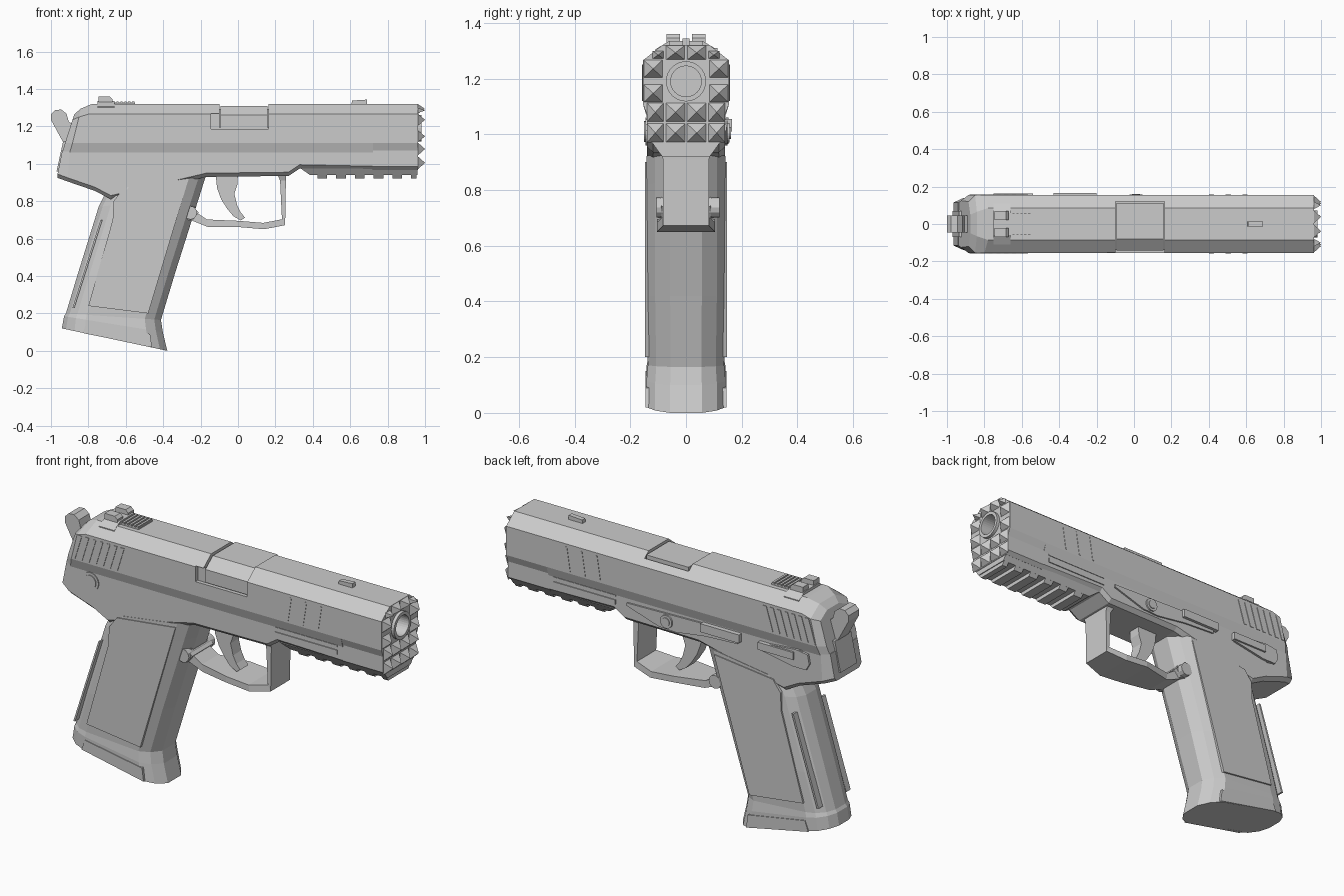
import bpy, bmesh, math
from mathutils import Matrix


def finish(name, bm):
    bmesh.ops.recalc_face_normals(bm, faces=bm.faces[:])
    me = bpy.data.meshes.new(name)
    bm.to_mesh(me)
    bm.free()
    ob = bpy.data.objects.new(name, me)
    bpy.context.collection.objects.link(ob)
    return ob


def skin(name, rings):
    """Join closed rings of points and cap both ends."""
    bm = bmesh.new()
    vs = [[bm.verts.new(p) for p in r] for r in rings]
    n = len(vs[0])
    for a, b in zip(vs, vs[1:]):
        for i in range(n):
            j = (i + 1) % n
            bm.faces.new((a[i], a[j], b[j], b[i]))
    bm.faces.new(vs[0])
    bm.faces.new(vs[-1])
    return finish(name, bm)


def loft(name, halves):
    """Rings given as +y half sections, mirrored in y."""
    return skin(name, [h + [(x, -y, z) for x, y, z in reversed(h)] for h in halves])


def slab(name, pts, y0, y1):
    """Side profile (x, z) extruded from y0 to y1."""
    return skin(name, [[(x, y, z) for x, z in pts] for y in (y0, y1)])


def box(name, x0, x1, y0, y1, z0, z1):
    return slab(name, [(x0, z0), (x1, z0), (x1, z1), (x0, z1)], y0, y1)


def cyl(name, c, r, depth, axis='Y', n=24):
    bm = bmesh.new()
    rot = Matrix.Rotation(math.pi / 2, 4, 'X' if axis == 'Y' else 'Y')
    bmesh.ops.create_cone(bm, cap_ends=True, segments=n, radius1=r, radius2=r,
                          depth=depth, matrix=Matrix.Translation(c) @ rot)
    return finish(name, bm)


def cut(ob, cutter):
    m = ob.modifiers.new('cut', 'BOOLEAN')
    m.operation, m.solver, m.object = 'DIFFERENCE', 'EXACT', cutter
    cutter.hide_render = True
    cutter.hide_set(True)


def section(x, pts):
    return [(x, y, z) for y, z in pts]


# Slide: chamfered section with a sloped, rounded rear
S = [(.085, 1.32), (.155, 1.265), (.155, 1.11), (.14, 1.06)]
slide = loft('slide', [
    [(-.875, .05, 1.265), (-.885, .12, 1.235), (-.925, .125, 1.11), (-.94, .115, 1.06)],
    [(-.84, .065, 1.295), (-.85, .155, 1.25), (-.885, .155, 1.11), (-.9, .14, 1.06)],
    [(-.78, .085, 1.32), (-.8, .155, 1.265), (-.82, .155, 1.11), (-.84, .14, 1.06)],
    section(.722, S)])
cut(slide, box('port_cutter', -.1, .163, -.25, .12, 1.195, 1.4))
cut(slide, box('port_step_cutter', -.145, .163, -.25, -.135, 1.185, 1.268))

# Barrel hood filling the ejection port
H = [(-.143, 1.19), (-.143, 1.26), (-.08, 1.31), (.113, 1.31), (.113, 1.19)]
skin('barrel_hood', [section(-.094, H), section(.157, H)])

# Muzzle block with bore
M = S[:3] + [(.14, 1.07), (.14, .985), (.12, .967)]
muzzle = loft('muzzle_block', [section(.72, M), section(.963, M)])
ring = cyl('bore_ring', (.95, 0, 1.19), .072, .06, 'X', 32)
bore = cyl('bore_cutter', (.92, 0, 1.19), .055, .3, 'X', 32)
cut(muzzle, bore)
cut(ring, bore)

# Pyramid spikes on the muzzle face
spikes = []
for s in (1, -1):
    for z in (1.005, 1.079):
        spikes += [(s * .038, z, .035, .034), (s * .11, z, .03, .034)]
    spikes += [(s * .118, 1.147, .034, .032), (s * .118, 1.235, .034, .032),
               (s * .038, 1.293, .034, .026), (s * .1, 1.285, .02, .014)]
for y, z, a, b in spikes:
    bm = bmesh.new()
    base = [bm.verts.new((.962, y + i * a, z + j * b))
            for i, j in ((-1, -1), (1, -1), (1, 1), (-1, 1))]
    tip = bm.verts.new((1.0, y, z))
    bm.faces.new(base)
    for i in range(4):
        bm.faces.new((base[i], base[(i + 1) % 4], tip))
    finish('muzzle_spike', bm)

# Frame: side profile with chamfered tang and dust cover
F = [(-.965, .94, .925, .115), (-.91, .955, .905, .14), (-.765, 1.07, .855, .14),
     (-.68, 1.07, .81, .14), (-.17, 1.07, .93, .14), (.27, 1.07, .935, .14),
     (.33, 1.07, .975, .14), (.722, 1.07, .967, .14)]
loft('frame', [[(x if i > 2 else (-.94, -.9, -.765)[i], w, 1.07), (x, w, zb + .02),
                (x, w - .022, zb)] for i, (x, _, zb, w) in enumerate(F)])

# Accessory rail and teeth
R = [(.125, .975), (.1, .94)]
loft('rail', [[(.335, .125, .975), (.385, .1, .94)], section(.96, R)])
for i in range(6):
    x = .425 + i * .1
    loft('rail_tooth', [section(x, [(.105, .947), (.085, .92)]),
                        section(min(x + .052, .955), [(.105, .947), (.085, .92)])])

# Grip: lofted rings given as back (x, z), front (x, z), half width
G = [(0, .3), (.04, .66), (.12, .92), (.22, 1), (.83, 1), (.93, .78), (1, .4)]
loft('grip', [[(xb + (xf - xb) * u, w * v, zb + (zf - zb) * u) for u, v in G]
              for xb, zb, xf, zf, w in (
                  (-.942, .12, -.378, 0, .142), (-.93, .185, -.402, .1, .142),
                  (-.92, .2, -.412, .165, .137), (-.86, .4, -.335, .42, .142),
                  (-.745, .77, -.205, .83, .142), (-.7, .86, -.172, .935, .142))])

# Things on both sides
for s in (1, -1):
    slab('grip_panel', [(-.665, .8), (-.62, .86), (-.27, .9), (-.3, .8), (-.48, .2),
                        (-.8, .24), (-.67, .7)], s * .13, s * .147)
    slab('backstrap_line', [(-.735, .7), (-.725, .7), (-.875, .23), (-.885, .23)],
         s * .1, s * .137)
    slab('magazine_base', [(-.81, .15), (-.47, .09), (-.46, .02), (-.83, .095)],
         s * .13, s * .146)
    box('dust_cover_strip', .32, .69, s * .13, s * .145, 1.012, 1.035)
    box('dust_cover_border', .32, .69, s * .13, s * .143, 1.052, 1.06)
    # Rear and front serrations
    for i in range(7):
        x = -.88 + i * .042
        slab('rear_serration', [(x, 1.12), (x + .02, 1.12), (x + .06, 1.25), (x + .04, 1.25)],
             s * .14, s * .158)
    for x in (.4, .49, .58):
        slab('front_serration', [(x, 1.12), (x + .008, 1.12), (x + .028, 1.25), (x + .02, 1.25)],
             s * .14, s * .157)
    cyl('pivot_disc', (-.78, s * .135, 1.01), .05, .02)
    cyl('pivot_cap', (-.78, s * .14, 1.01), .037, .02)
    # Rear sight posts
    slab('rear_sight_post', [(-.745, 1.32), (-.67, 1.32), (-.67, 1.345), (-.685, 1.36),
                             (-.745, 1.36)], s * .022, s * .07)

# Trigger guard: outer (x, z), inner (x, z), half width
loft('trigger_guard', [[(a, w, b), (c, w, d)] for a, b, c, d, w in (
    (.258, .955, .205, .955, .1), (.256, .91, .225, .91, .082), (.252, .672, .235, .703, .082),
    (.14, .65, .135, .684, .104), (.0, .662, .0, .695, .104), (-.16, .662, -.165, .702, .07),
    (-.256, .7, -.215, .735, .07), (-.33, .76, -.24, .79, .07))])

# Trigger
loft('trigger', [[(a, .035, b), (c, .035, d)] for a, b, c, d in (
    (-.12, .95, .0, .95), (-.112, .87, -.003, .89), (-.09, .81, -.02, .84),
    (-.058, .76, -.005, .78), (-.025, .72, .015, .74), (.015, .697, .037, .712))])

# Magazine release
cyl('magazine_release', (-.255, .007, .738), .036, .225, n=12)
slab('magazine_release_arm', [(-.3, .7), (-.25, .78), (-.21, .74), (-.24, .7)], -.09, .09)

# Hammer
slab('hammer', [(-1, 1.235), (-1, 1.265), (-.978, 1.287), (-.945, 1.29), (-.917, 1.268),
                (-.905, 1.225), (-.86, 1.2), (-.89, 1.08), (-.935, 1.115)], -.045, .045)
slab('hammer_housing', [(-.97, .96), (-.935, 1.12), (-.86, 1.12), (-.86, .96)], -.07, .07)

# Sights
loft('rear_sight_base', [section(x, [(.06, 1.335), (.11, 1.305), (.11, 1.29)])
                         for x in (-.75, -.66)])
box('rear_sight_plate', -.67, -.55, -.06, .06, 1.31, 1.327)
for i in range(5):
    box('rear_sight_rib', -.65 + i * .021, -.638 + i * .021, -.06, .06, 1.32, 1.334)
slab('front_sight', [(.605, 1.31), (.69, 1.31), (.69, 1.343), (.61, 1.338)], -.013, .013)

# Slide release lever (left side only)
slab('slide_release', [(.25, 1.04), (.25, 1.025), (.06, .965), (-.04, .96), (-.22, .985),
                       (-.41, .995), (-.41, 1.05), (-.2, 1.05)], .13, .149)
box('slide_release_tab', -.43, -.2, .13, .165, 1.01, 1.055)
cyl('slide_release_pin', (.01, .14, 1.005), .035, .034)
cyl('slide_release_pin_cap', (.01, .145, 1.005), .022, .032)

# Safety lever (left side only)
slab('safety_lever', [(-.84, 1.0), (-.82, .965), (-.74, .965), (-.55, 1.0), (-.55, 1.04),
                      (-.76, 1.06), (-.83, 1.05)], .13, .152)
box('safety_tab', -.75, -.54, .13, .162, 1.005, 1.045)
